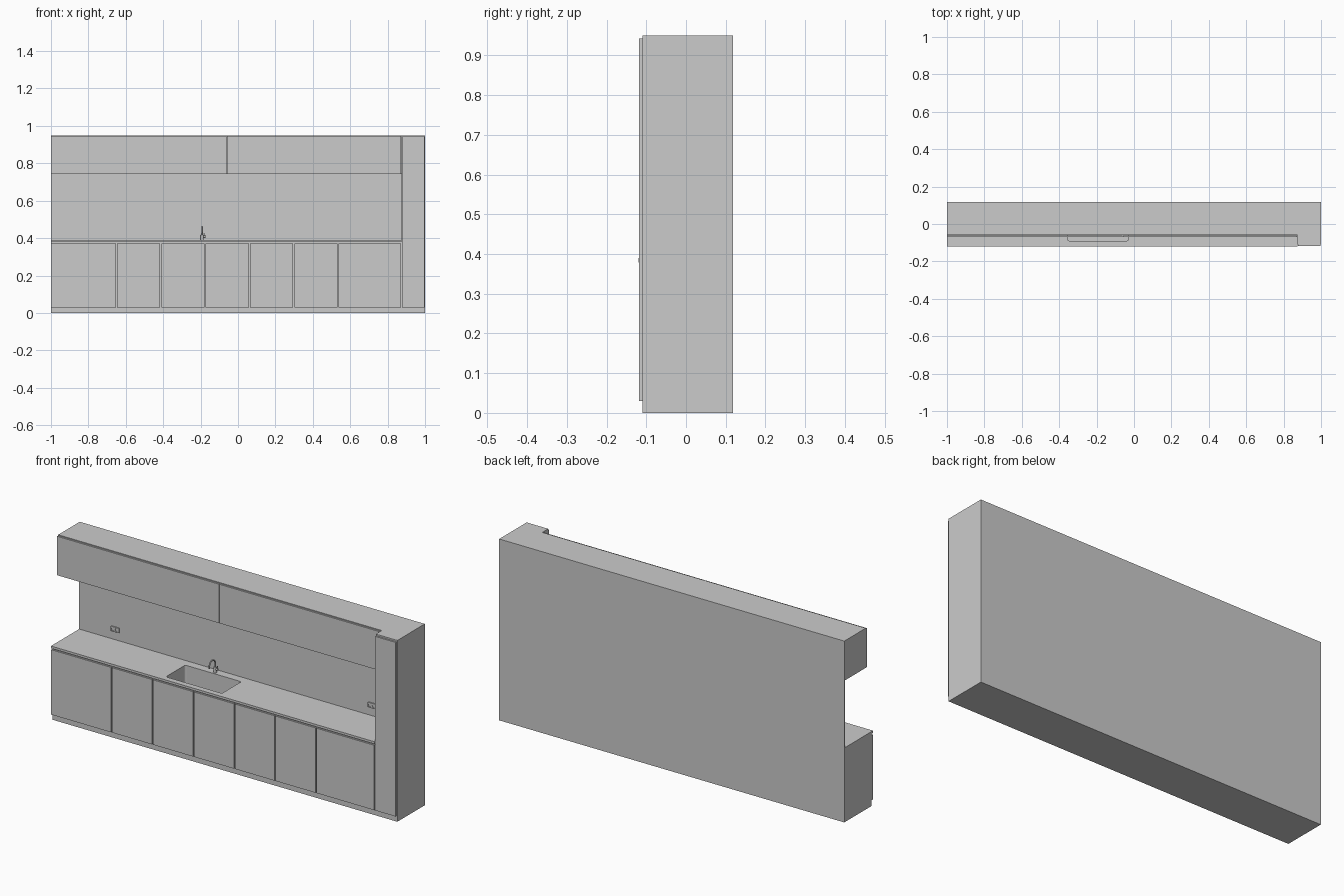
import bpy, bmesh, math
from mathutils import Matrix

if "Cube" in bpy.data.objects:
    bpy.data.objects.remove(bpy.data.objects["Cube"])


def link(name, bm):
    me = bpy.data.meshes.new(name)
    bm.to_mesh(me)
    bm.free()
    ob = bpy.data.objects.new(name, me)
    bpy.context.collection.objects.link(ob)
    return ob


def box(name, x, y, z, corner=0.0, axis=2):
    """Box from (min, max) ranges; corner rounds the edges parallel to axis."""
    bm = bmesh.new()
    bmesh.ops.create_cube(bm, size=1)
    for v in bm.verts:
        v.co = [r[0] + (c + 0.5) * (r[1] - r[0]) for c, r in zip(v.co, (x, y, z))]
    if corner:
        edges = [e for e in bm.edges
                 if abs((e.verts[0].co - e.verts[1].co).normalized()[axis]) > 0.9]
        bmesh.ops.bevel(bm, geom=edges, offset=corner, segments=5, profile=0.5, affect='EDGES')
    return link(name, bm)


def cylinder(name, loc, r, depth, axis='Z', sides=24):
    rot = {'Z': Matrix(), 'X': Matrix.Rotation(math.pi / 2, 4, 'Y'),
           'Y': Matrix.Rotation(math.pi / 2, 4, 'X')}[axis]
    bm = bmesh.new()
    bmesh.ops.create_cone(bm, cap_ends=True, segments=sides, radius1=r, radius2=r,
                          depth=depth, matrix=Matrix.Translation(loc) @ rot)
    ob = link(name, bm)
    smooth(ob)
    return ob


def activate(ob):
    bpy.ops.object.select_all(action='DESELECT')
    ob.select_set(True)
    bpy.context.view_layer.objects.active = ob


def smooth(ob):
    activate(ob)
    bpy.ops.object.shade_smooth_by_angle()


def cut(ob, cutter):
    mod = ob.modifiers.new("cut", 'BOOLEAN')
    mod.operation = 'DIFFERENCE'
    mod.solver = 'EXACT'
    mod.object = cutter
    activate(ob)
    bpy.ops.object.modifier_apply(modifier=mod.name)


BACK, SPLIT, GAP = 0.118, 0.875, 0.003

# Base cabinet and worktop, with the sink bowl cut through both
base = box("base_carcass", (-1, SPLIT), (-0.109, BACK), (0, 0.378))
counter = box("worktop", (-1, SPLIT), (-0.12, BACK), (0.378, 0.39))
bowl = box("sink_cutter", (-0.355, -0.03), (-0.09, 0.07), (0.295, 0.45), 0.01)
cut(base, bowl)
cut(counter, bowl)
bpy.data.objects.remove(bowl)
cylinder("sink_drain", (-0.19, -0.01, 0.296), 0.016, 0.003)

# Base doors
edges = [-1.0] + [-0.65 + 0.237 * i for i in range(6)] + [SPLIT]
for i, (a, b) in enumerate(zip(edges, edges[1:])):
    box(f"base_door_{i + 1}", (a + (GAP if i else 0), b - GAP), (-0.118, -0.109), (0.03, 0.37))

# Backsplash and upper cabinet
box("backsplash", (-1, SPLIT), (0.113, BACK), (0.39, 0.742))
box("upper_carcass", (-1, SPLIT), (-0.06, BACK), (0.742, 0.95))
box("upper_door_left", (-1, -0.06 - GAP / 2), (-0.07, -0.062), (0.742, 0.946))
box("upper_door_right", (-0.06 + GAP / 2, SPLIT - GAP), (-0.07, -0.062), (0.742, 0.946))

# Tall cabinet at the right end
box("tall_carcass", (SPLIT, 1), (-0.109, BACK), (0, 0.95))
box("tall_door", (SPLIT + GAP, 0.996), (-0.118, -0.109), (0.03, 0.942))

# Wall sockets: a plate with two round recesses
for side, x in (("left", -0.79), ("right", 0.70)):
    plate = box(f"socket_plate_{side}", (x - 0.024, x + 0.024), (0.107, 0.113),
                (0.432, 0.458), 0.003, 1)
    for dx in (-0.012, 0.012):
        hole = cylinder("socket_cutter", (x + dx, 0.106, 0.445), 0.009, 0.008, 'Y', 20)
        cut(plate, hole)
        bpy.data.objects.remove(hole)

# Tap: base, curved spout and side lever
tx, ty = -0.192, 0.085
cylinder("tap_base", (tx, ty, 0.404), 0.008, 0.028)
cylinder("tap_lever_hub", (tx + 0.01, ty, 0.408), 0.005, 0.014, 'X', 16)
cylinder("tap_lever", (tx + 0.014, ty, 0.417), 0.002, 0.02, 'Z', 12)
path = [(ty, 0.415), (ty, 0.438)]
path += [(ty - 0.024 + 0.024 * math.cos(t * math.pi / 12), 0.438 + 0.024 * math.sin(t * math.pi / 12))
         for t in range(1, 13)]
path.append((ty - 0.048, 0.428))
cu = bpy.data.curves.new("tap_spout", 'CURVE')
cu.dimensions = '3D'
cu.bevel_depth = 0.0038
cu.bevel_resolution = 3
cu.use_fill_caps = True
sp = cu.splines.new('POLY')
sp.points.add(len(path) - 1)
for p, (y, z) in zip(sp.points, path):
    p.co = (tx, y, z, 1)
spout = bpy.data.objects.new("tap_spout", cu)
bpy.context.collection.objects.link(spout)
activate(spout)
bpy.ops.object.convert(target='MESH')
smooth(bpy.context.object)
